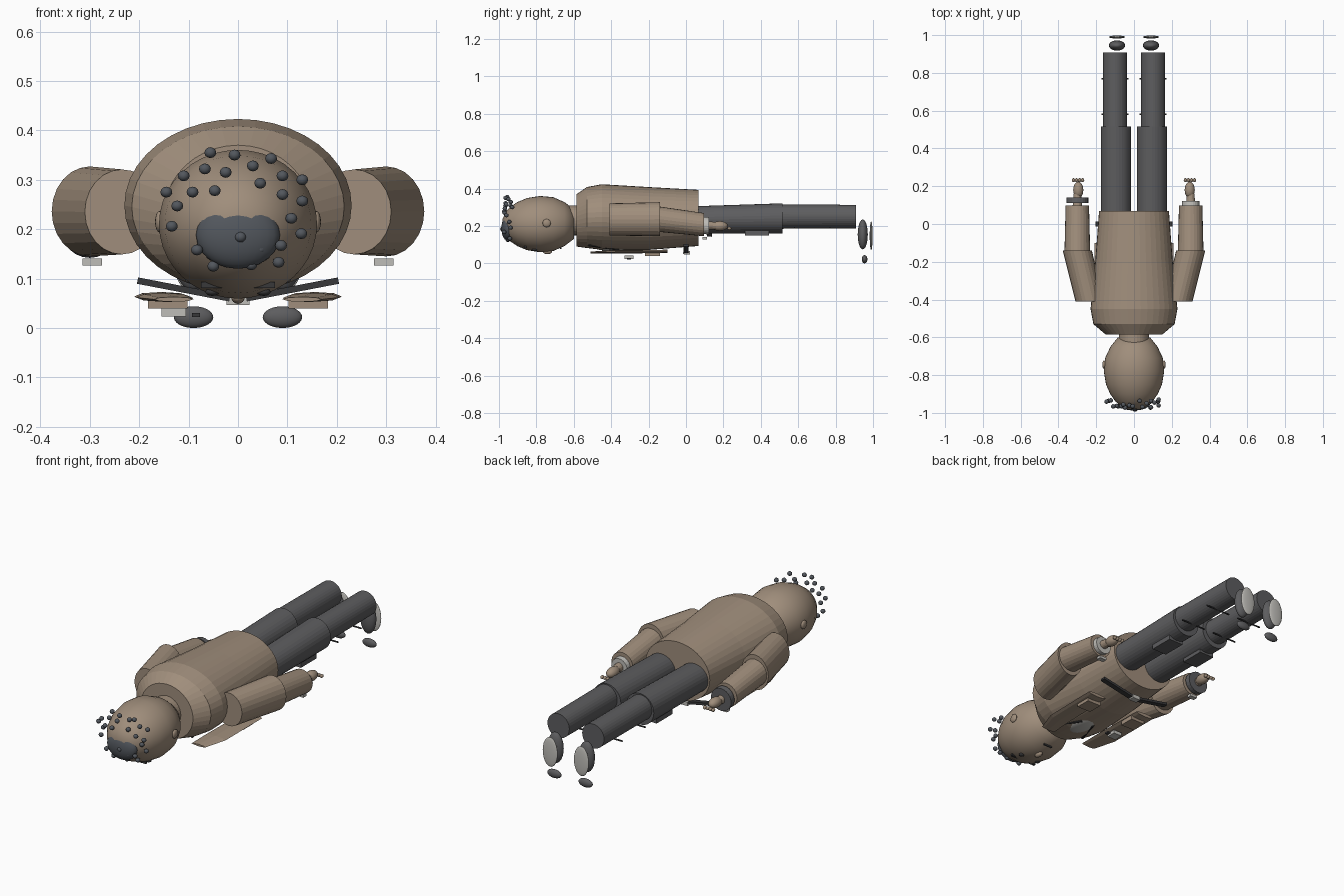
import bpy, bmesh, math, random
from mathutils import Vector, Matrix

random.seed(4)
cube = bpy.data.objects.get("Cube")
if cube:
    bpy.data.objects.remove(cube, do_unlink=True)


def material(name, r, g, b):
    m = bpy.data.materials.new(name)
    m.use_nodes = True
    m.diffuse_color = (r, g, b, 1)
    m.node_tree.nodes["Principled BSDF"].inputs["Base Color"].default_value = (r, g, b, 1)
    return m


TAN = material("warm tan", .35, .27, .2)
GREY = material("trouser grey", .11, .11, .115)
SLATE = material("slate", .085, .095, .11)
LIGHT = material("light grey", .52, .51, .48)
BLACK = material("charcoal", .04, .04, .042)


def finish(bm, name, mat, smooth=False):
    bmesh.ops.recalc_face_normals(bm, faces=bm.faces)
    for f in bm.faces:
        f.smooth = smooth
    me = bpy.data.meshes.new(name)
    bm.to_mesh(me)
    bm.free()
    me.materials.append(mat)
    ob = bpy.data.objects.new(name, me)
    bpy.context.collection.objects.link(ob)
    return ob


def loft(name, rings, mat, sides=32, smooth=False):
    """Skin ellipses given as (x, y, z, half width, half height) along y."""
    bm = bmesh.new()
    loops = []
    for x, y, z, rx, rz in rings:
        angles = [2 * math.pi * i / sides for i in range(sides)]
        loops.append([bm.verts.new((x + rx * math.cos(a), y, z + rz * math.sin(a))) for a in angles])
    for a, b in zip(loops, loops[1:]):
        for i in range(sides):
            j = (i + 1) % sides
            bm.faces.new((a[i], a[j], b[j], b[i]))
    bm.faces.new(loops[0])
    bm.faces.new(loops[-1])
    return finish(bm, name, mat, smooth)


def ball(name, at, radii, mat, detail=24):
    bm = bmesh.new()
    bmesh.ops.create_uvsphere(bm, u_segments=detail, v_segments=detail // 2, radius=1)
    bm.transform(Matrix.Translation(at) @ Matrix.Diagonal((*radii, 1)))
    return finish(bm, name, mat, True)


def box(name, at, size, mat, tilt=0):
    bm = bmesh.new()
    bmesh.ops.create_cube(bm, size=1)
    bm.transform(Matrix.Translation(at) @ Matrix.Rotation(tilt, 4, 'Y') @ Matrix.Diagonal((*size, 1)))
    return finish(bm, name, mat)


def rod(name, a, b, radius, mat):
    a, b = Vector(a), Vector(b)
    bm = bmesh.new()
    bmesh.ops.create_cone(bm, cap_ends=True, segments=10, radius1=radius, radius2=radius, depth=(b - a).length)
    turn = (b - a).to_track_quat('Z', 'Y').to_matrix().to_4x4()
    bm.transform(Matrix.Translation((a + b) / 2) @ turn)
    return finish(bm, name, mat)


# Torso, neck and head
loft("torso", [(0, -.585, .23, .15, .14), (0, -.53, .245, .215, .163), (0, -.45, .248, .23, .175),
               (0, -.2, .24, .205, .168), (0, .068, .243, .185, .15)], TAN, 40)
loft("neck", [(0, -.64, .23, .08, .08), (0, -.56, .23, .08, .08)], TAN)
head_profile = [(-.98, .03), (-.965, .068), (-.94, .098), (-.9, .126), (-.85, .148), (-.78, .16),
                (-.71, .153), (-.65, .125), (-.6, .085)]
loft("head", [(0, y, .21, r, r * .94) for y, r in head_profile], TAN, 40, True)

# Crown cap and hair beads
ball("crown_cap", (0, -.952, .188), (.085, .035, .068), SLATE)
beads = [(-.056, .355), (-.007, .35), (.067, .343), (-.067, .322), (-.11, .308), (-.025, .315),
         (.03, .328), (.09, .308), (.13, .30), (.045, .293), (-.145, .275), (-.092, .275),
         (-.047, .278), (.09, .27), (.13, .257), (-.123, .247), (.108, .222), (-.134, .206),
         (.128, .191), (.005, .184), (-.083, .158), (-.015, .145), (-.05, .125), (.027, .128),
         (.082, .133), (.087, .167), (.045, .16)]
for x, z in beads:
    edge = math.hypot(x, z - .21) / .16
    y = -.987 + random.uniform(.02, .07) * min(edge, 1)
    ball("hair_bead", (x, y, z), (.012, .012, .011), SLATE, 12)

# Face on the underside of the head
ball("nose", (0, -.74, .063), (.014, .025, .014), TAN, 16)
box("mouth", (0, -.67, .082), (.05, .008, .008), BLACK)

# Parts with a twin on the other side
for s, side in ((-1, "right"), (1, "left")):
    ball(side + "_ear", (s * .158, -.745, .215), (.01, .022, .022), TAN, 16)
    ball(side + "_eye", (s * .052, -.81, .073), (.014, .014, .008), BLACK, 16)
    box(side + "_brow", (s * .052, -.86, .087), (.045, .012, .012), BLACK)

    # Arm
    loft(side + "_upper_arm", [(s * .235, -.41, .235, .075, .086), (s * .3, -.14, .236, .077, .091)], TAN, 24)
    loft(side + "_forearm", [(s * .3, -.15, .237, .068, .068), (s * .3, .097, .207, .062, .062)], TAN, 24)
    loft(side + "_wrist", [(s * .3, .09, .205, .025, .025), (s * .3, .16, .2, .02, .02)], TAN, 16)
    ball(side + "_hand", (s * .295, .18, .2), (.027, .044, .026), TAN, 16)
    for i in range(4):
        ball(side + "_finger", (s * (.272 + i * .016), .232, .187), (.009, .011, .009), TAN, 12)
    box(side + "_cuff_tab", (s * .295, .1, .134), (.04, .025, .014), LIGHT)

    # Leg and shoe
    loft(side + "_thigh", [(s * .095, .03, .233, .08, .072), (s * .095, .515, .24, .08, .081)], GREY)
    loft(side + "_shin", [(s * .1, .5, .25, .064, .065), (s * .1, .908, .25, .063, .063)], GREY)
    ball(side + "_shoe", (s * .09, .945, .155), (.043, .027, .08), GREY)
    ball(side + "_sole", (s * .09, .99, .148), (.043, .008, .077), LIGHT)
    ball(side + "_toe_cap", (s * .09, .955, .022), (.04, .015, .022), GREY)
    box(side + "_thigh_pocket", (s * .1, .38, .163), (.085, .13, .026), GREY)
    for y in (.58, .77):
        rod(side + "_shin_strap", (s * .028, y, .19), (s * .172, y, .19), .004, BLACK)

    # Jacket front, pockets, lapel and belt half
    loft(side + "_jacket_panel", [(s * .13, -.51, .058, .04, .005), (s * .15, -.4, .062, .057, .009),
                                  (s * .155, -.1, .064, .055, .009)], TAN, 8)
    box(side + "_jacket_pocket", (s * .142, -.18, .052), (.08, .08, .024), TAN)
    rod(side + "_lapel", (s * .035, -.36, .076), (s * .1, -.52, .1), .008, BLACK)
    box(side + "_belt", (s * .11, 0, .078), (.19, .028, .013), BLACK, -s * .19)

# Cuffs, shirt front, buckle and badge
loft("right_cuff", [(-.3, .112, .203, .058, .058), (-.3, .14, .2, .058, .058)], GREY, 24)
loft("left_cuff", [(.3, .097, .203, .046, .046), (.3, .122, .2, .046, .046)], LIGHT, 24)
ball("shirt_front", (0, -.4, .085), (.055, .09, .018), LIGHT)
box("buckle", (0, .005, .057), (.046, .032, .02), LIGHT)
ball("buckle_stud", (0, -.012, .055), (.004, .004, .004), BLACK, 8)
box("badge", (-.13, -.305, .032), (.05, .05, .018), LIGHT)
box("badge_clip", (-.085, -.305, .026), (.016, .02, .008), BLACK)
